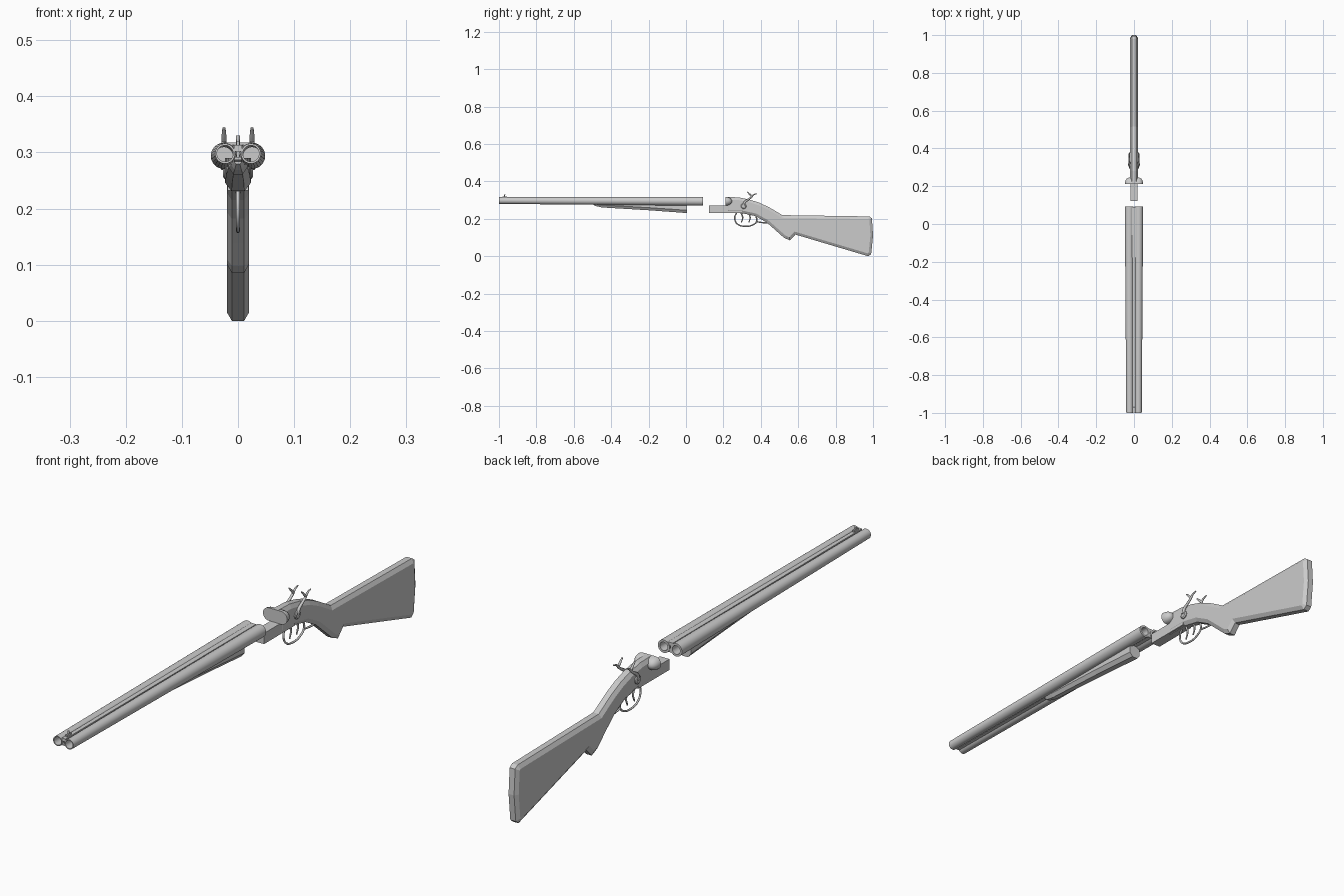
import bpy, bmesh, math
from mathutils import Matrix

if "Cube" in bpy.data.objects:
    bpy.data.objects.remove(bpy.data.objects["Cube"])


def finish(name, bm, smooth=False):
    bmesh.ops.recalc_face_normals(bm, faces=bm.faces)
    me = bpy.data.meshes.new(name)
    bm.to_mesh(me)
    bm.free()
    ob = bpy.data.objects.new(name, me)
    bpy.context.collection.objects.link(ob)
    if smooth:
        bpy.ops.object.select_all(action='DESELECT')
        bpy.context.view_layer.objects.active = ob
        ob.select_set(True)
        bpy.ops.object.shade_smooth_by_angle(angle=math.radians(35))
    return ob


def loft(name, rings, smooth=False, closed=False):
    """Skin a list of equal-length rings; cap the ends or join last to first."""
    bm = bmesh.new()
    vs = [[bm.verts.new(p) for p in r] for r in rings]
    n = len(vs[0])
    pairs = list(zip(vs, vs[1:])) + ([(vs[-1], vs[0])] if closed else [])
    for a, b in pairs:
        for i in range(n):
            j = (i + 1) % n
            bm.faces.new((a[i], a[j], b[j], b[i]))
    if not closed:
        bm.faces.new(vs[0])
        bm.faces.new(vs[-1])
    return finish(name, bm, smooth)


def box(name, x, y0, y1, z0, z1):
    return loft(name, [[(-x, y, z0), (x, y, z0), (x, y, z1), (-x, y, z1)] for y in (y0, y1)])


def rod(name, pts, r, x=0.0):
    """Rounded bent rod through (y, z, radius factor) points at a fixed x."""
    cu = bpy.data.curves.new(name, 'CURVE')
    cu.dimensions = '3D'
    cu.bevel_depth = r
    cu.bevel_resolution = 2
    cu.resolution_u = 5
    cu.use_fill_caps = True
    sp = cu.splines.new('BEZIER')
    sp.bezier_points.add(len(pts) - 1)
    for bp, (y, z, f) in zip(sp.bezier_points, pts):
        bp.co = (x, y, z)
        bp.radius = f
        bp.handle_left_type = bp.handle_right_type = 'AUTO'
    ob = bpy.data.objects.new(name, cu)
    bpy.context.collection.objects.link(ob)
    bpy.ops.object.select_all(action='DESELECT')
    bpy.context.view_layer.objects.active = ob
    ob.select_set(True)
    bpy.ops.object.convert(target='MESH')
    return ob


def circle(x, y, z, r, n=24):
    return [(x + r * math.cos(2 * math.pi * i / n), y, z + r * math.sin(2 * math.pi * i / n))
            for i in range(n)]


# Stock: one outline with chamfered side edges
outline = [(0.215, 0.317), (0.28, 0.315), (0.34, 0.303), (0.39, 0.287), (0.44, 0.264),
           (0.485, 0.238), (0.515, 0.22), (0.98, 0.213), (0.994, 0.203), (1.0, 0.11),
           (0.99, 0.012), (0.975, 0.0), (0.585, 0.116), (0.556, 0.085), (0.525, 0.098),
           (0.48, 0.138), (0.43, 0.182), (0.37, 0.215), (0.3, 0.23), (0.215, 0.23)]
bm = bmesh.new()
a = [bm.verts.new((-0.011, y, z)) for y, z in outline]
b = [bm.verts.new((0.011, y, z)) for y, z in outline]
for i in range(len(a)):
    j = (i + 1) % len(a)
    bm.faces.new((a[i], a[j], b[j], b[i]))
caps = [bm.faces.new(a), bm.faces.new(b)]
bmesh.ops.recalc_face_normals(bm, faces=bm.faces)
for cap in caps:
    bmesh.ops.inset_region(bm, faces=[cap], thickness=0.014, depth=0.009, use_even_offset=True)
finish("stock", bm)

# Receiver bar, breech plate with two domed ends
box("receiver_bar", 0.019, 0.122, 0.3, 0.232, 0.271)
bm = bmesh.new()
for sx in (-1, 1):
    for k in range(5):
        t = k / 5 * math.pi / 2
        for p in circle(sx * 0.025, 0.212 + 0.034 * math.sin(t), 0.294, 0.0235 * math.cos(t)):
            bm.verts.new(p)
    bm.verts.new((sx * 0.025, 0.246, 0.294))
bmesh.ops.convex_hull(bm, input=bm.verts)
finish("breech_plate", bm, True)

# Barrels: open tapered tubes
for sx, side in ((-1, "left"), (1, "right")):
    loft(side + "_barrel", [circle(sx * 0.023, -1.0, 0.298, 0.018),
                            circle(sx * 0.025, 0.092, 0.294, 0.0235),
                            circle(sx * 0.025, 0.092, 0.294, 0.0155),
                            circle(sx * 0.023, -1.0, 0.298, 0.0145)], True, True)

# Ribs between the barrels and front sight
loft("top_rib", [[(-w, y, 0.302), (w, y, 0.302), (w, y, z), (-w, y, z)]
                 for y, w, z in ((-0.998, 0.007, 0.313), (0.09, 0.01, 0.314))])
loft("lower_rib", [[(-w, y, z), (w, y, z), (w, y, 0.292), (-w, y, 0.292)]
                   for y, w, z in ((-0.998, 0.006, 0.287), (0.09, 0.009, 0.278))])
rod("front_sight", [(-0.971, 0.308, 1), (-0.971, 0.32, 0.8), (-0.97, 0.33, 1)], 0.004)
box("sight_base", 0.003, -0.982, -0.958, 0.308, 0.32)

# Fore-end under the barrels
loft("fore_end", [[(-w, y, 0.29), (-w, y, zb + c), (-w * 0.5, y, zb),
                   (w * 0.5, y, zb), (w, y, zb + c), (w, y, 0.29)]
                  for y, w, zb, c in ((-0.5, 0.007, 0.279, 0.005), (-0.485, 0.012, 0.269, 0.009),
                                      (-0.45, 0.017, 0.261, 0.013), (-0.2, 0.021, 0.246, 0.014),
                                      (0.005, 0.023, 0.231, 0.015))])

# Hammers with spur and nose, on round pivots
for sx, side in ((-1, "left"), (1, "right")):
    x = sx * 0.025
    rod(side + "_hammer", [(0.308, 0.27, 1.2), (0.313, 0.288, 1.3), (0.332, 0.303, 1.1),
                           (0.35, 0.316, 1), (0.361, 0.328, 0.8), (0.38, 0.335, 0.5)], 0.0045, x)
    rod(side + "_hammer_nose", [(0.353, 0.317, 0.9), (0.344, 0.328, 1), (0.328, 0.344, 0.6)],
        0.0045, x)
    loft(side + "_hammer_pivot", [[(sx * px, 0.308 + p[0], 0.268 + p[2])
                                   for p in circle(0, 0, 0, r, 16)]
                                  for px, r in ((0.015, 0.015), (0.024, 0.015), (0.027, 0.011))],
         True)

# Trigger guard, its rear tang, and two triggers
rod("trigger_guard", [(0.272, 0.236, 1), (0.26, 0.205, 1), (0.274, 0.173, 1), (0.315, 0.16, 1),
                      (0.355, 0.167, 1), (0.378, 0.187, 1), (0.373, 0.218, 1)], 0.0035)
rod("guard_tang", [(0.375, 0.185, 1), (0.41, 0.18, 1), (0.45, 0.178, 1)], 0.0035)
for y, name in ((0.298, "front_trigger"), (0.338, "rear_trigger")):
    rod(name, [(y - 0.004, 0.235, 1.2), (y + 0.005, 0.205, 1), (y - 0.003, 0.18, 0.7)], 0.0035)
